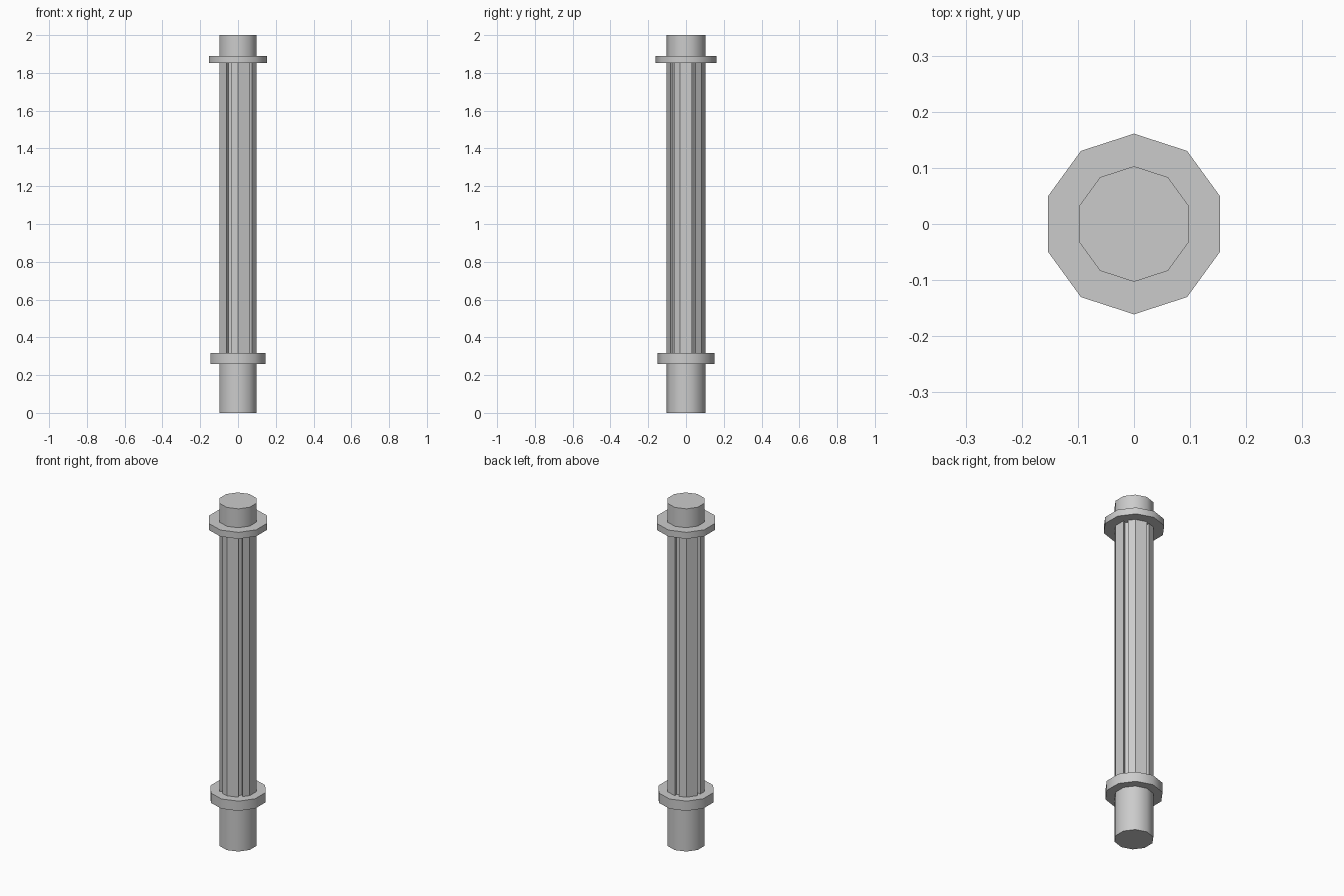
import bpy, bmesh, math
from mathutils import Vector

if "Cube" in bpy.data.objects:
    bpy.data.objects.remove(bpy.data.objects["Cube"])

SIDES = 10


def decagon(radius):
    # one corner faces +y
    return [Vector((radius * math.cos(math.radians(18 + 36 * i)),
                    radius * math.sin(math.radians(18 + 36 * i)))) for i in range(SIDES)]


def fluted(radius, width, depth):
    # decagon with a slot starting at every second corner
    points = []
    corners = decagon(radius)
    for i, a in enumerate(corners):
        if i % 2:
            points.append(a)
            continue
        b = corners[(i + 1) % SIDES]
        c = a.lerp(b, width)
        inward = -((a + c) / 2).normalized() * depth
        points += [a, a + inward, c + inward, c]
    return points


def prism(name, outline, z0, z1):
    bm = bmesh.new()
    face = bm.faces.new([bm.verts.new((p.x, p.y, z0)) for p in outline])
    top = bmesh.ops.extrude_face_region(bm, geom=[face], use_keep_orig=True)
    verts = [g for g in top["geom"] if isinstance(g, bmesh.types.BMVert)]
    bmesh.ops.translate(bm, verts=verts, vec=(0, 0, z1 - z0))
    bmesh.ops.recalc_face_normals(bm, faces=bm.faces)
    mesh = bpy.data.meshes.new(name)
    bm.to_mesh(mesh)
    bm.free()
    obj = bpy.data.objects.new(name, mesh)
    bpy.context.collection.objects.link(obj)
    bpy.ops.object.select_all(action='DESELECT')
    obj.select_set(True)
    bpy.context.view_layer.objects.active = obj
    bpy.ops.object.shade_smooth_by_angle(angle=math.radians(40))
    return obj


# Plain ends, collars and slotted shaft
prism("bottom_end", decagon(0.103), 0, 0.26)
prism("lower_collar", decagon(0.152), 0.26, 0.317)
shaft = prism("fluted_shaft", fluted(0.103, 0.37, 0.02), 0.317, 1.852)
shaft.data.shade_flat()
prism("upper_collar", decagon(0.161), 1.852, 1.89)
prism("top_end", decagon(0.103), 1.89, 2.0)
